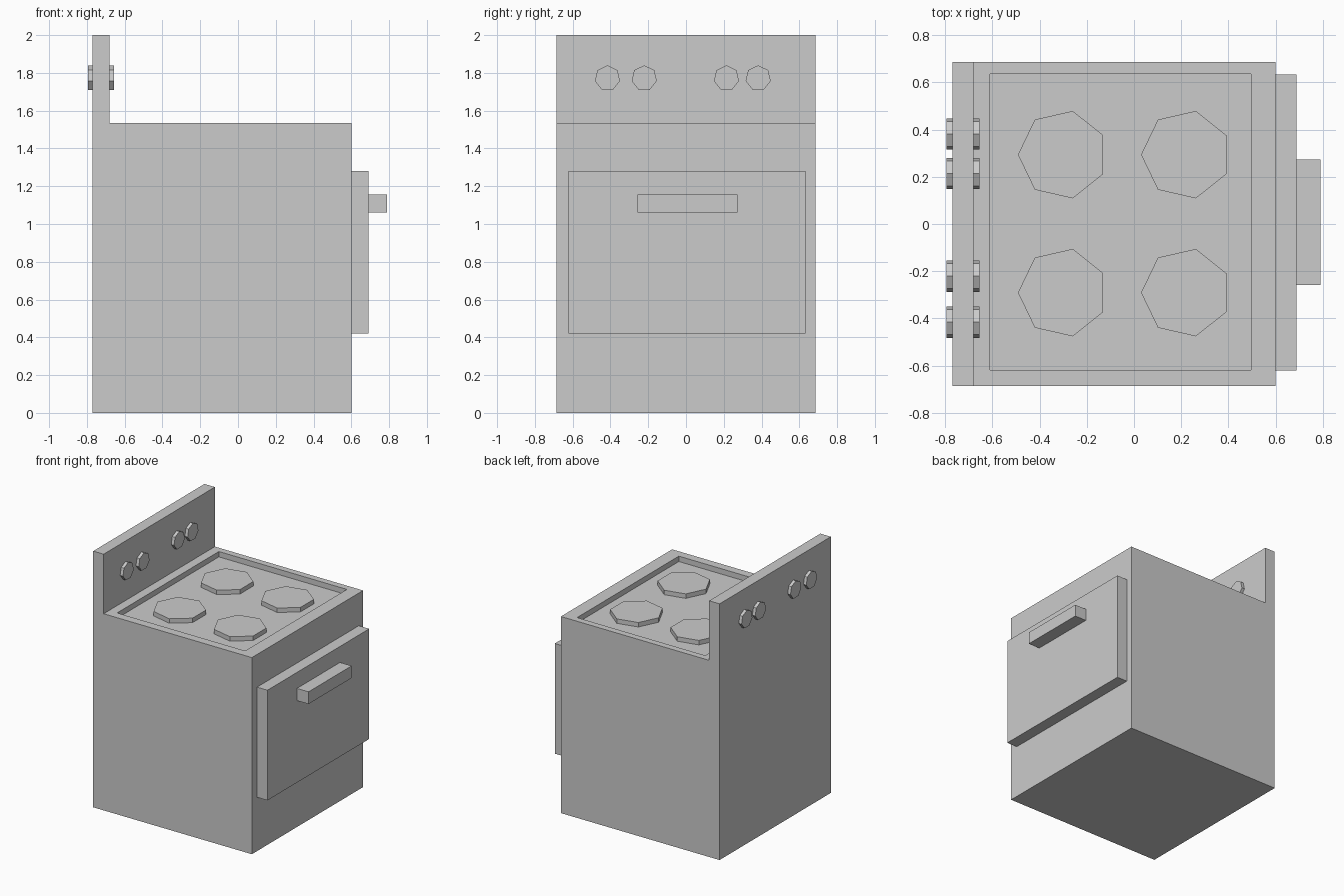
import bpy, bmesh, math
from mathutils import Matrix, Vector

if "Cube" in bpy.data.objects:
    bpy.data.objects.remove(bpy.data.objects["Cube"])


def finish(name, bm):
    bmesh.ops.recalc_face_normals(bm, faces=bm.faces)
    mesh = bpy.data.meshes.new(name)
    bm.to_mesh(mesh)
    bm.free()
    obj = bpy.data.objects.new(name, mesh)
    bpy.context.collection.objects.link(obj)
    return obj


def box(name, lo, hi):
    lo, hi = Vector(lo), Vector(hi)
    bm = bmesh.new()
    bmesh.ops.create_cube(bm, size=1, matrix=Matrix.Translation((lo + hi) / 2)
                          @ Matrix.Diagonal((*(hi - lo), 1)))
    return finish(name, bm)


def heptagon(name, centre, radius, depth, rotation):
    bm = bmesh.new()
    bmesh.ops.create_cone(bm, cap_ends=True, segments=7, radius1=radius,
                          radius2=radius, depth=depth)
    # put the first corner on local -x, whatever the primitive's start angle
    v = bm.verts[:][0].co
    turn = Matrix.Rotation(math.pi - math.atan2(v.y, v.x), 4, 'Z')
    bm.transform(Matrix.Translation(centre) @ rotation @ turn)
    return finish(name, bm)


# Body with upright back panel: L profile extruded across the width
W, TOP = 0.686, 1.535
profile = [(-0.77, 0), (0.6, 0), (0.6, TOP), (-0.68, TOP), (-0.68, 2), (-0.77, 2)]
bm = bmesh.new()
side = bm.faces.new([bm.verts.new((x, -W, z)) for x, z in profile])
ext = bmesh.ops.extrude_face_region(bm, geom=[side])
bmesh.ops.translate(bm, vec=(0, 2 * W, 0),
                    verts=[g for g in ext["geom"] if isinstance(g, bmesh.types.BMVert)])
bmesh.ops.recalc_face_normals(bm, faces=bm.faces)

# Sunken cooktop: inset the top face, fit it to the margins, push it down
cook = next(f for f in bm.faces if all(abs(v.co.z - TOP) < 1e-4 for v in f.verts))
bmesh.ops.inset_individual(bm, faces=[cook], thickness=0.05)
for v in cook.verts:
    v.co.x = 0.496 if v.co.x > 0 else -0.61
    v.co.y = 0.635 if v.co.y > 0 else -0.62
cook = bmesh.ops.extrude_discrete_faces(bm, faces=[cook])["faces"][0]
bmesh.ops.translate(bm, vec=(0, 0, -0.042), verts=cook.verts)
finish("stove_body", bm)

# Four burners
for x in (-0.302, 0.22):
    for y in (0.294, -0.291):
        heptagon("burner", (x, y, TOP - 0.027), 0.19, 0.04, Matrix.Identity(4))

# Four control knobs passing through the back panel, one corner pointing up
upright = Matrix.Rotation(math.pi / 2, 4, 'Y')
for y in (-0.416, -0.221, 0.214, 0.382):
    heptagon("control_knob", (-0.725, y, 1.772), 0.068, 0.138, upright)

# Oven door and handle
box("oven_door", (0.6, -0.622, 0.42), (0.69, 0.633, 1.28))
box("door_handle", (0.69, -0.258, 1.06), (0.79, 0.273, 1.155))
